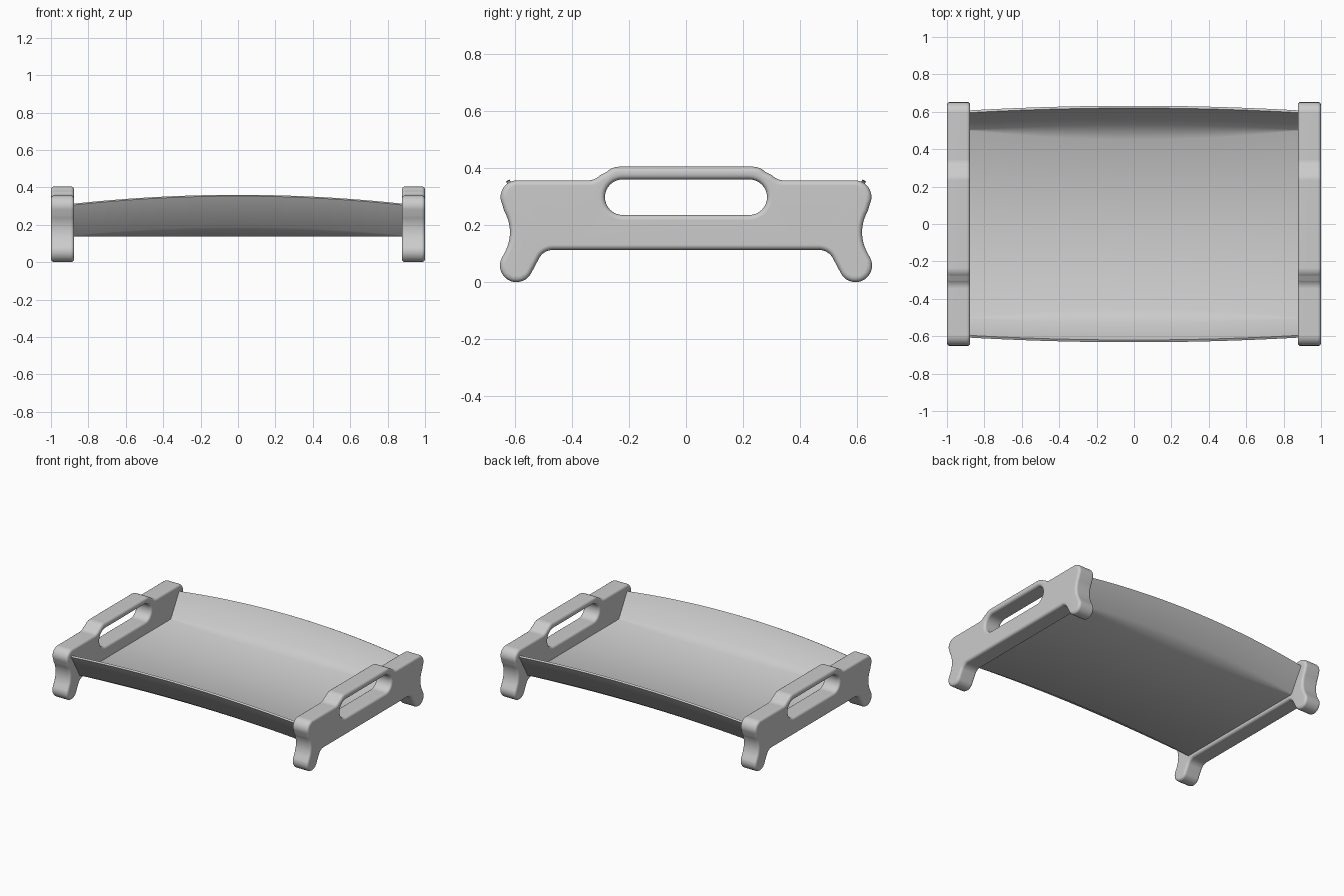
import bpy, bmesh
from math import sin, cos, radians, pi
from mathutils import Vector

cube = bpy.data.objects.get("Cube")
if cube:
    bpy.data.objects.remove(cube)

grey = bpy.data.materials.new("light grey")
grey.use_nodes = True
grey.diffuse_color = (0.6, 0.6, 0.6, 1)
grey.node_tree.nodes["Principled BSDF"].inputs["Base Color"].default_value = (0.6, 0.6, 0.6, 1)


def finish(bm, name):
    bmesh.ops.recalc_face_normals(bm, faces=bm.faces)
    mesh = bpy.data.meshes.new(name)
    bm.to_mesh(mesh)
    bm.free()
    mesh.materials.append(grey)
    obj = bpy.data.objects.new(name, mesh)
    bpy.context.collection.objects.link(obj)
    bpy.ops.object.select_all(action='DESELECT')
    obj.select_set(True)
    bpy.context.view_layer.objects.active = obj
    bpy.ops.object.shade_smooth_by_angle(angle=radians(35))
    return obj


def arc(cy, cz, r, start, end, steps=12):
    angles = [radians(start + (end - start) * i / steps) for i in range(steps + 1)]
    return [Vector((cy + r * cos(a), cz + r * sin(a))) for a in angles]


def inset(loop, d):
    """Move a clockwise loop inwards by d."""
    out = []
    for i, p in enumerate(loop):
        t = (loop[(i + 1) % len(loop)] - loop[i - 1]).normalized()
        out.append(p + Vector((t.y, -t.x)) * d)
    return out


# End panel outline: handle shoulder, top corner, waist, foot, arch
half = (arc(0.235, 0.345, 0.06, 90, 45) + arc(0.345, 0.417, 0.06, 225, 270)
        + arc(0.593, 0.299, 0.058, 90, -25) + arc(0.765, 0.175, 0.147, 150, 210)
        + arc(0.595, 0.058, 0.058, 25, -150, 20) + arc(0.467, 0.058, 0.055, 30, 90))
outline = half + [Vector((-p.x, p.y)) for p in reversed(half)]
# Handle slot, wound the other way so that inset widens it
slot = arc(0.222, 0.298, 0.0625, -90, 90, 16) + arc(-0.222, 0.298, 0.0625, 90, 270, 16)

THICK, ROUND, STEPS = 0.124, 0.018, 4
rim = []
for i in range(STEPS + 1):
    a = pi / 2 * i / STEPS
    rim.append((ROUND * (1 - cos(a)), THICK / 2 - ROUND * (1 - sin(a))))
layers = [(d, -x) for d, x in reversed(rim)] + rim


def end_panel(name, centre_x):
    bm = bmesh.new()
    caps = [[], []]
    for loop in (outline, slot):
        n = len(loop)
        rings = [[bm.verts.new((centre_x + x, p.x, p.y)) for p in inset(loop, d)]
                 for d, x in layers]
        for a, b in zip(rings, rings[1:]):
            for i in range(n):
                j = (i + 1) % n
                bm.faces.new((a[i], a[j], b[j], b[i]))
        for edges, ring in zip(caps, (rings[0], rings[-1])):
            edges += [bm.edges.get((ring[i], ring[(i + 1) % n])) for i in range(n)]
    for edges in caps:
        bmesh.ops.triangle_fill(bm, edges=edges, use_beauty=True)
    obj = finish(bm, name)
    weighted = obj.modifiers.new("even shading", 'WEIGHTED_NORMAL')
    weighted.keep_sharp = True


end_panel("left_end_panel", 1 - THICK / 2)
end_panel("right_end_panel", THICK / 2 - 1)

# Folded tray: flat floor, curved crease band and bowed side walls
HALF_X, COLS, SHEET = 0.885, 48, 0.014
bm = bmesh.new()
rows = []
for i in range(COLS + 1):
    u = 2 * i / COLS - 1
    bow = 1 - u * u
    side = [(0.501 - 0.05 * bow, 0.151),
            (0.503 + 0.027 * bow, 0.152 + 0.047 * bow),
            (0.595 + 0.025 * bow, 0.312 + 0.048 * bow)]
    section = [(-y, z) for y, z in reversed(side)] + side
    rows.append([bm.verts.new((u * HALF_X, y, z)) for y, z in section])
for a, b in zip(rows, rows[1:]):
    for j in range(len(a) - 1):
        bm.faces.new((a[j], b[j], b[j + 1], a[j + 1]))
bm.normal_update()

# Thicken the sheet downwards and outwards
inner = bm.faces[:]
under = {}
for v in bm.verts[:]:
    normals = []
    for f in v.link_faces:
        if not any(f.normal.dot(n) > 0.995 for n in normals):
            normals.append(f.normal.copy())
    m = sum(normals, Vector((0, 0, 0))).normalized()
    under[v] = v.co - m * SHEET / max(0.6, min(m.dot(n) for n in normals))
borders = [e for e in bm.edges if e.is_boundary]
lower = {v: bm.verts.new(co) for v, co in under.items()}
for f in inner:
    bm.faces.new([lower[v] for v in reversed(f.verts)])
for e in borders:
    a, b = e.verts
    bm.faces.new((a, b, lower[b], lower[a]))
finish(bm, "tray_sheet")
